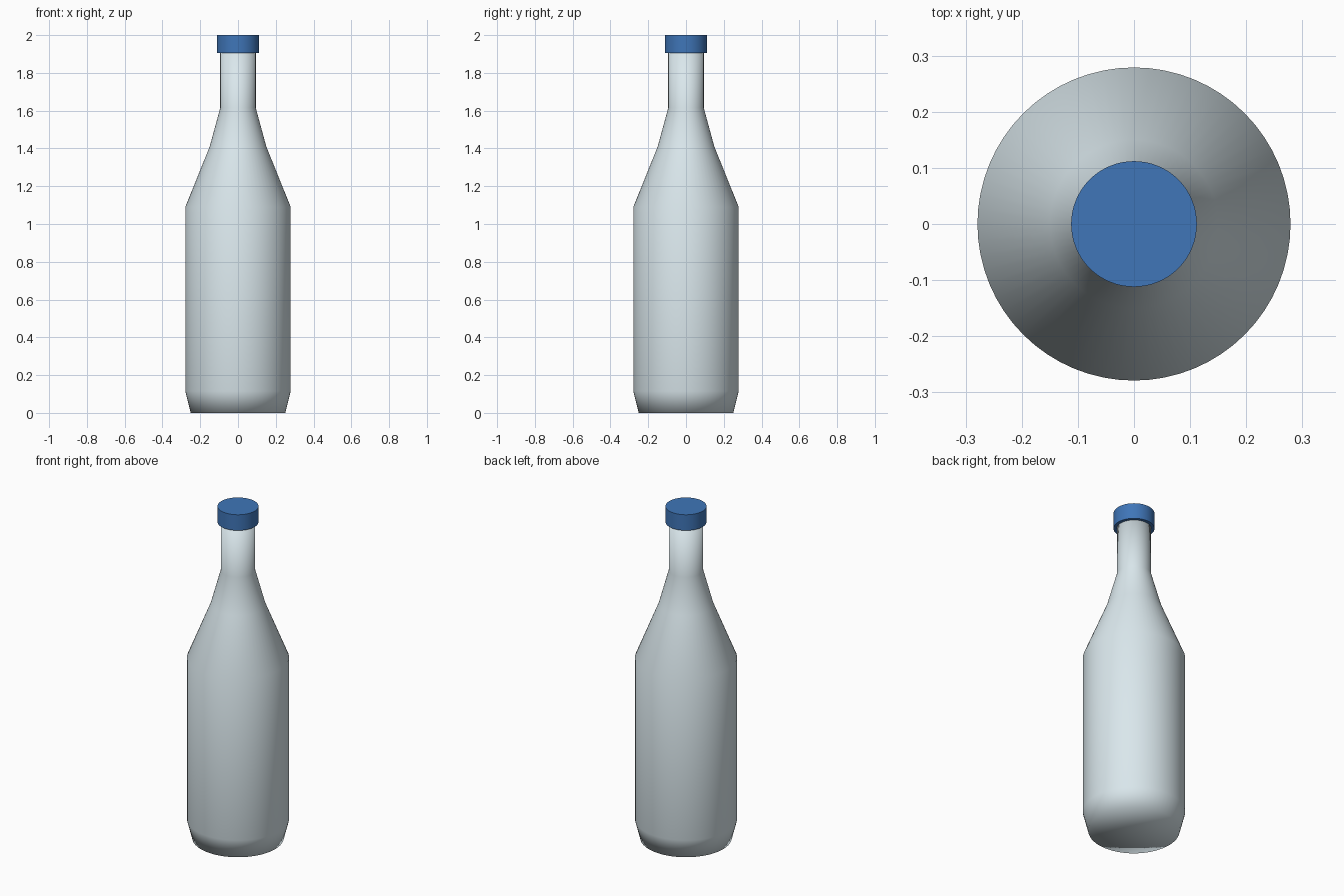
import bpy, bmesh, math

if "Cube" in bpy.data.objects:
    bpy.data.objects.remove(bpy.data.objects["Cube"])

SEGMENTS = 64


def paint(obj, name, colour):
    mat = bpy.data.materials.new(name)
    mat.diffuse_color = (*colour, 1)
    mat.use_nodes = True
    mat.node_tree.nodes["Principled BSDF"].inputs["Base Color"].default_value = mat.diffuse_color
    obj.data.materials.append(mat)


def lathe(name, profile):
    """Revolve a (radius, height) profile around z, closing it at both ends."""
    bm = bmesh.new()
    rings = []
    for r, z in profile:
        angles = [2 * math.pi * i / SEGMENTS for i in range(SEGMENTS)]
        rings.append([bm.verts.new((r * math.cos(a), r * math.sin(a), z)) for a in angles])
    for low, high in zip(rings, rings[1:]):
        for i in range(SEGMENTS):
            j = (i + 1) % SEGMENTS
            bm.faces.new((low[i], low[j], high[j], high[i]))
    # end discs as triangle fans
    for ring, z, flip in ((rings[0], profile[0][1], True), (rings[-1], profile[-1][1], False)):
        centre = bm.verts.new((0, 0, z))
        for i in range(SEGMENTS):
            a, b = ring[i], ring[(i + 1) % SEGMENTS]
            bm.faces.new((centre, b, a) if flip else (centre, a, b))
    mesh = bpy.data.meshes.new(name)
    bm.to_mesh(mesh)
    bm.free()
    obj = bpy.data.objects.new(name, mesh)
    bpy.context.collection.objects.link(obj)
    bpy.ops.object.select_all(action='DESELECT')
    obj.select_set(True)
    bpy.context.view_layer.objects.active = obj
    return obj


# Bottle: tapered foot, straight body, sloping shoulder and narrow neck
bottle = lathe("bottle_body", [(0.25, 0), (0.279, 0.115), (0.279, 1.09),
                               (0.15, 1.41), (0.094, 1.615), (0.094, 1.94)])
bpy.ops.object.shade_smooth()
paint(bottle, "pale_glass", (0.70, 0.80, 0.84))

# Cap: crisp-edged disc over the neck
cap = lathe("bottle_cap", [(0.112, 1.905), (0.112, 2.0)])
bpy.ops.object.shade_smooth_by_angle(angle=math.radians(30))
paint(cap, "blue_cap", (0.05, 0.18, 0.48))
